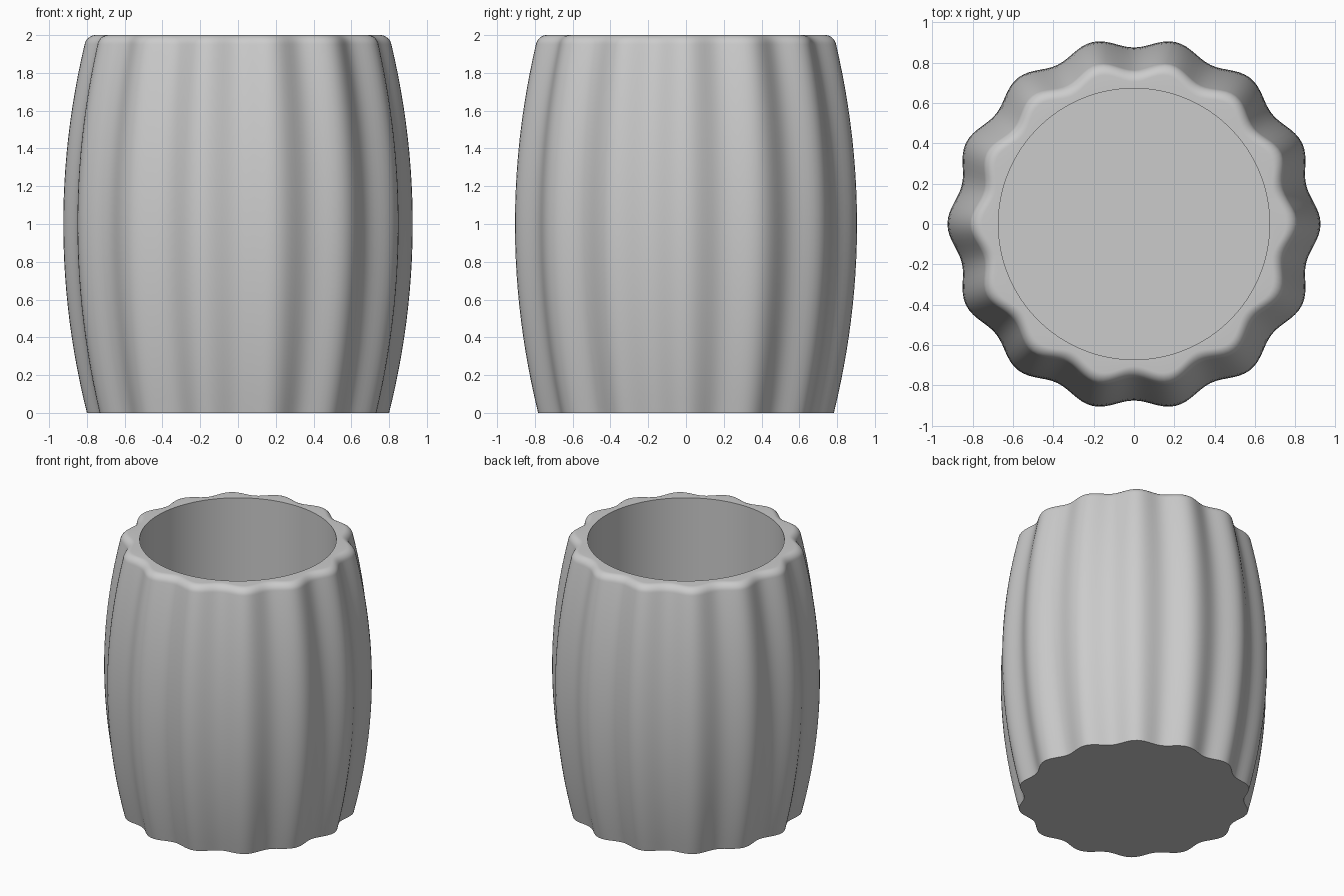
import bpy
import bmesh
import math

if "Cube" in bpy.data.objects:
    bpy.data.objects.remove(bpy.data.objects["Cube"])

LOBES = 14
SEGMENTS = LOBES * 14
FLUTE = 0.025        # half depth of the flutes
HOLE_RADIUS = 0.672
FLOOR_Z = 0.12
FILLET = 0.05


def belly(z):
    """Mean outer radius of the barrel shape."""
    return 0.9 - 0.125 * (z - 1) ** 2


# Profile from the base edge, up the wall, over the lip and down the hole
profile = []         # (radius, z, flute depth)
top = 2 - FILLET
for i in range(25):
    z = top * i / 24
    profile.append((belly(z), z, FLUTE))
for i in range(1, 9):
    a = math.pi / 2 * i / 8
    profile.append((belly(top) - FILLET * (1 - math.cos(a)) - 0.008 * math.sin(a),
                    top + FILLET * math.sin(a), FLUTE))
profile.append((HOLE_RADIUS, 2.0, 0.0))
profile.append((HOLE_RADIUS, FLOOR_Z, 0.0))

# Fluted pot body
bm = bmesh.new()
rings = []
for radius, z, flute in profile:
    ring = []
    for s in range(SEGMENTS):
        t = 2 * math.pi * s / SEGMENTS
        r = radius + flute * math.cos(LOBES * t)
        ring.append(bm.verts.new((r * math.cos(t), r * math.sin(t), z)))
    rings.append(ring)
for low, high in zip(rings, rings[1:]):
    for s in range(SEGMENTS):
        n = (s + 1) % SEGMENTS
        bm.faces.new((low[s], low[n], high[n], high[s]))

# Underside and inner floor
bm.faces.new(list(reversed(rings[0])))
bm.faces.new(rings[-1])

mesh = bpy.data.meshes.new("fluted_pot")
bm.to_mesh(mesh)
bm.free()
pot = bpy.data.objects.new("fluted_pot", mesh)
bpy.context.collection.objects.link(pot)

grey = bpy.data.materials.new("light grey")
grey.diffuse_color = (0.6, 0.6, 0.6, 1)
grey.use_nodes = True
grey.node_tree.nodes["Principled BSDF"].inputs["Base Color"].default_value = grey.diffuse_color
mesh.materials.append(grey)

# Smooth walls with crisp base and hole edges
bpy.context.view_layer.objects.active = pot
pot.select_set(True)
bpy.ops.object.shade_smooth_by_angle(angle=math.radians(35))
